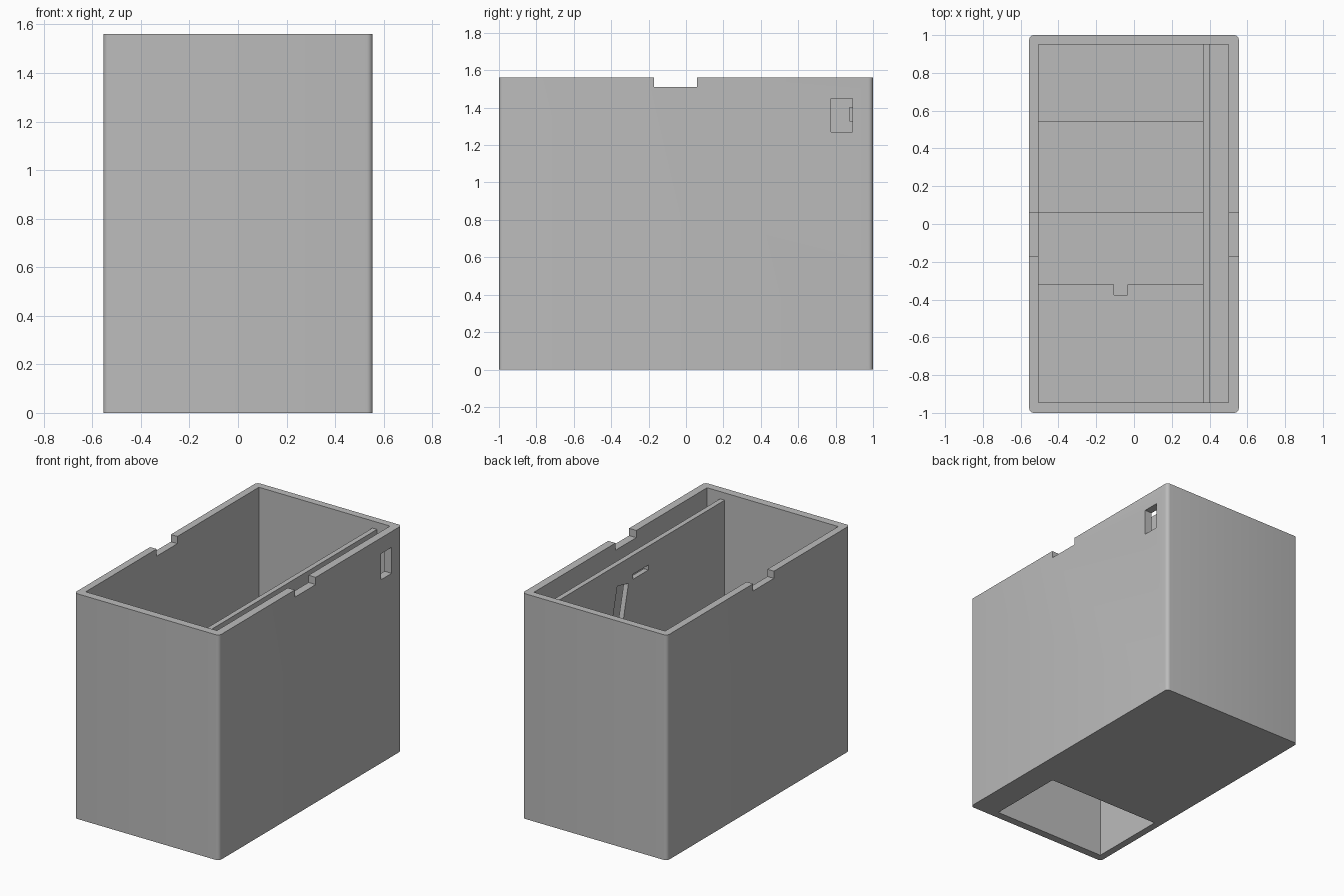
import bpy, bmesh
from mathutils import Matrix

if "Cube" in bpy.data.objects:
    bpy.data.objects.remove(bpy.data.objects["Cube"])

grey = bpy.data.materials.new("light_grey")
grey.use_nodes = True
colour = (0.5, 0.5, 0.5, 1)
grey.diffuse_color = colour
grey.node_tree.nodes["Principled BSDF"].inputs["Base Color"].default_value = colour


def box(name, x, y, z, round_corners=0, tilt=0):
    """Box from (min, max) ranges, with optional rounded upright edges and tilt about x."""
    size = [b - a for a, b in (x, y, z)]
    centre = [(a + b) / 2 for a, b in (x, y, z)]
    bm = bmesh.new()
    bmesh.ops.create_cube(bm, size=1)
    bmesh.ops.scale(bm, vec=size, verts=bm.verts)
    if round_corners:
        upright = [e for e in bm.edges
                   if abs(e.verts[0].co.z - e.verts[1].co.z) > size[2] / 2]
        bmesh.ops.bevel(bm, geom=upright, offset=round_corners, segments=5,
                        profile=0.5, affect='EDGES')
    bm.transform(Matrix.Translation(centre) @ Matrix.Rotation(tilt, 4, 'X'))
    mesh = bpy.data.meshes.new(name)
    bm.to_mesh(mesh)
    bm.free()
    mesh.materials.append(grey)
    obj = bpy.data.objects.new(name, mesh)
    bpy.context.collection.objects.link(obj)
    return obj


def cut(target, *ranges, tilt=0):
    """Cut a box-shaped opening out of the target."""
    cutter = box("cutter", *ranges, tilt=tilt)
    cutter.hide_render = True
    mod = target.modifiers.new("opening", 'BOOLEAN')
    mod.operation = 'DIFFERENCE'
    mod.solver = 'EXACT'
    mod.object = cutter
    bpy.context.view_layer.objects.active = target
    bpy.ops.object.modifier_apply(modifier=mod.name)
    bpy.data.objects.remove(cutter)


INNER_X, INNER_Y = (-0.505, 0.5), (-0.945, 0.95)
BAY_X = (-0.505, 0.365)
TOP = 1.56

# Outer shell with open top, floor opening, rim notches and side window
shell = box("outer_shell", (-0.555, 0.555), (-1, 1), (0, TOP), round_corners=0.025)
cut(shell, INNER_X, INNER_Y, (0.05, 2))
cut(shell, BAY_X, (-0.945, -0.394), (-0.2, 0.2))
cut(shell, (-1, 1), (-0.17, 0.058), (1.51, 2))
cut(shell, (0.45, 0.7), (0.775, 0.89), (1.27, 1.45))

# Upright partition with its slots
partition = box("partition", (0.365, 0.4), (-0.95, 0.955), (0.04, 1.51))
cut(partition, (0.3, 0.45), (-0.11, 0.06), (1.345, 1.38))
cut(partition, (0.3, 0.45), (0.155, 0.28), (0.95, 1.355), tilt=0.24)
cut(partition, (0.3, 0.45), (0.875, 0.93), (1.33, 1.4))

# Front shelf with a notch in its free edge
shelf = box("front_shelf", (-0.51, 0.37), (-0.95, -0.32), (0.81, 0.85))
cut(shelf, (-0.105, -0.035), (-0.375, -0.2), (0.7, 1))

# Low step on the floor
box("floor_step", (-0.51, 0.37), (0.06, 0.545), (0.04, 0.2))

# Soft shading on the rounded corners only
bpy.ops.object.select_all(action='DESELECT')
shell.select_set(True)
bpy.context.view_layer.objects.active = shell
bpy.ops.object.shade_smooth_by_angle(angle=0.6)
